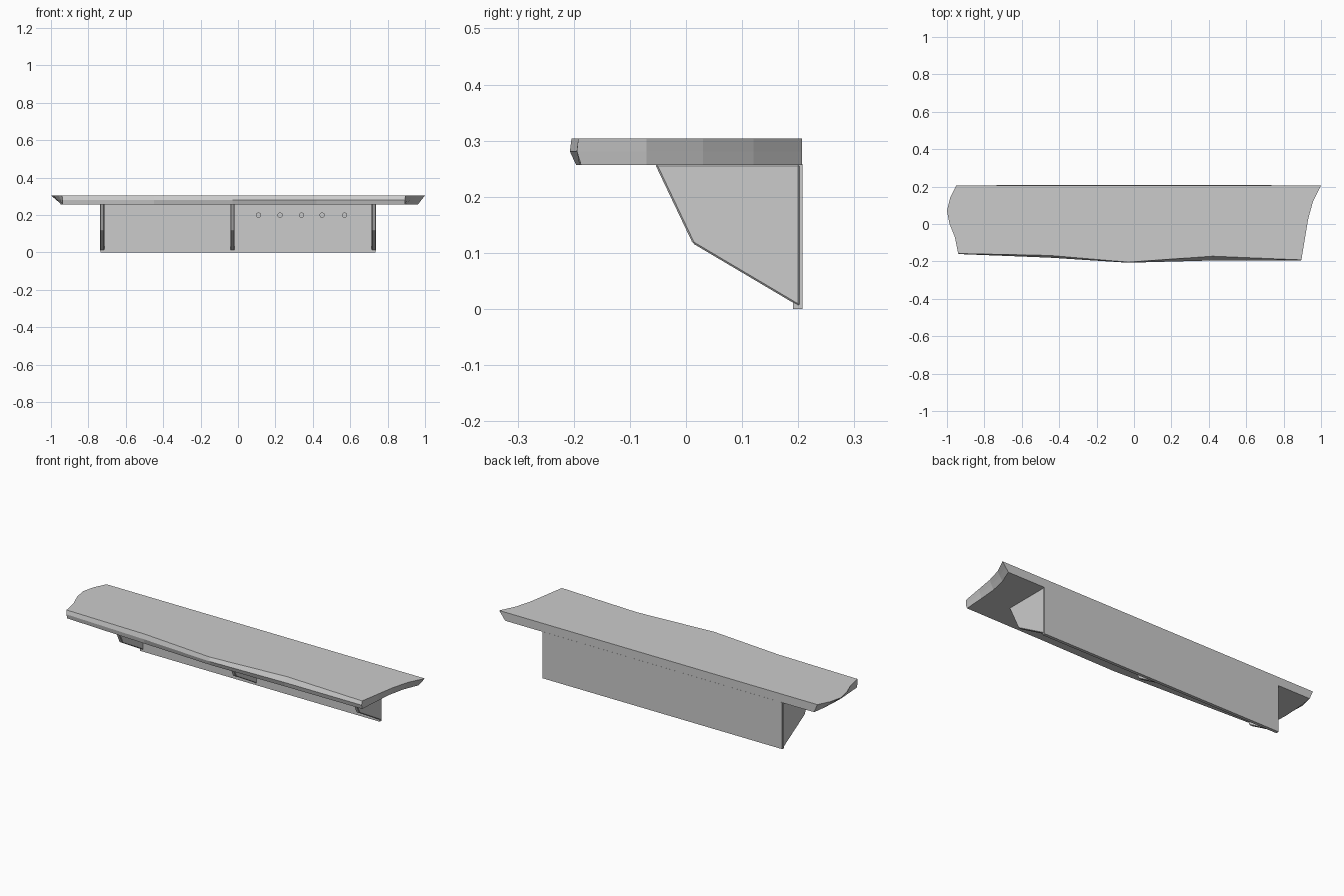
import bpy, bmesh, math
from mathutils import Matrix

if "Cube" in bpy.data.objects:
    bpy.data.objects.remove(bpy.data.objects["Cube"])


def make_object(name, bm):
    bmesh.ops.recalc_face_normals(bm, faces=bm.faces[:])
    mesh = bpy.data.meshes.new(name)
    bm.to_mesh(mesh)
    bm.free()
    obj = bpy.data.objects.new(name, mesh)
    bpy.context.collection.objects.link(obj)
    return obj


def loft(bm, rings):
    """Capped skin through rings with equal point counts."""
    loops = [[bm.verts.new(p) for p in ring] for ring in rings]
    n = len(loops[0])
    for a, b in zip(loops, loops[1:]):
        for i in range(n):
            j = (i + 1) % n
            bm.faces.new((a[i], a[j], b[j], b[i]))
    bm.faces.new(loops[0])
    bm.faces.new(loops[-1])


# Live-edge shelf slab: top x, top y, bottom x, bottom y, front bulge of the middle ring
outline = [
    (-0.95, 0.207, -0.93, 0.207, 0),
    (-0.983, 0.14, -0.94, 0.14, 0),
    (-1.0, 0.07, -0.945, 0.07, 0),
    (-0.986, 0.0, -0.948, 0.0, 0),
    (-0.958, -0.07, -0.943, -0.08, 0),
    (-0.94, -0.158, -0.938, -0.155, 0.004),
    (-0.45, -0.168, -0.45, -0.178, 0.007),
    (-0.03, -0.204, -0.03, -0.196, 0.007),
    (0.42, -0.172, 0.42, -0.190, 0.014),
    (0.895, -0.192, 0.892, -0.187, 0.005),
    (0.915, -0.07, 0.90, -0.07, 0),
    (0.932, 0.03, 0.908, 0.03, 0),
    (0.957, 0.12, 0.928, 0.12, 0),
    (1.0, 0.207, 0.963, 0.207, 0),
]
bm = bmesh.new()
loft(bm, [
    [(bx, by, 0.257) for tx, ty, bx, by, d in outline],
    [((tx + bx) / 2, (ty + by) / 2 - d, 0.281) for tx, ty, bx, by, d in outline],
    [(tx, ty, 0.304) for tx, ty, bx, by, d in outline],
])
make_object("shelf_slab", bm)

# Back board
bm = bmesh.new()
bmesh.ops.create_cube(bm, size=1, matrix=Matrix.Translation((0, 0.199, 0.129))
                      @ Matrix.Diagonal((1.47, 0.017, 0.258, 1)))
make_object("back_board", bm)

# Three angled brackets with a small edge bevel
profile = [(-0.055, 0.258), (0.012, 0.117), (0.203, 0.004), (0.203, 0.258)]
for name, x in (("left", -0.726), ("middle", -0.03), ("right", 0.726)):
    bm = bmesh.new()
    loft(bm, [[(x + s * 0.011, y, z) for y, z in profile] for s in (-1, 1)])
    bracket = make_object("bracket_" + name, bm)
    bevel = bracket.modifiers.new("edge_bevel", 'BEVEL')
    bevel.width = 0.003
    bevel.segments = 1

# Row of coat pegs
for i, x in enumerate((0.11, 0.225, 0.34, 0.45, 0.57)):
    bpy.ops.mesh.primitive_cylinder_add(vertices=24, radius=0.014, depth=0.1,
                                        location=(x, 0.145, 0.199),
                                        rotation=(math.pi / 2, 0, 0))
    bpy.context.object.name = f"coat_peg_{i + 1}"
    bpy.ops.object.shade_smooth_by_angle()
